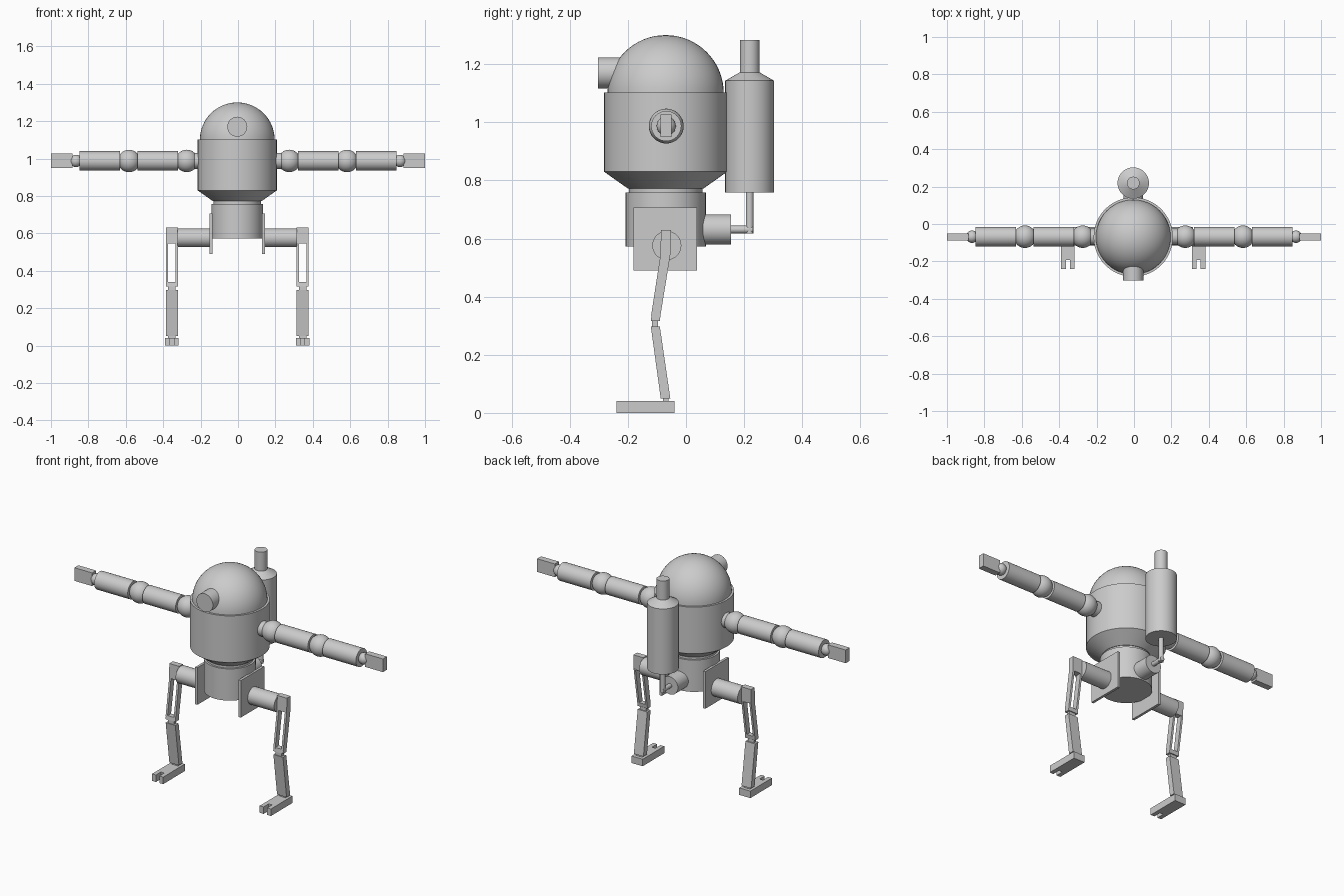
import bpy, bmesh, math
from mathutils import Vector, Matrix

cube = bpy.data.objects.get("Cube")
if cube:
    bpy.data.objects.remove(cube)

grey = bpy.data.materials.new("light grey")
grey.use_nodes = True
COLOR = (0.6, 0.6, 0.6, 1)
grey.diffuse_color = COLOR
grey.node_tree.nodes["Principled BSDF"].inputs["Base Color"].default_value = COLOR

CX, CY = -0.004, -0.07      # body axis
ARM_Z, HIP_Z = 0.987, 0.576


def finish(name, bm, smooth=False):
    bmesh.ops.recalc_face_normals(bm, faces=bm.faces)
    mesh = bpy.data.meshes.new(name)
    bm.to_mesh(mesh)
    bm.free()
    mesh.materials.append(grey)
    obj = bpy.data.objects.new(name, mesh)
    bpy.context.collection.objects.link(obj)
    if smooth:
        bpy.ops.object.select_all(action='DESELECT')
        obj.select_set(True)
        bpy.context.view_layer.objects.active = obj
        bpy.ops.object.shade_smooth_by_angle(angle=math.radians(35))
    return obj


def lathe(name, profile, x, y, segments=48):
    """Spin (radius, z) points round a vertical axis."""
    bm = bmesh.new()
    verts = [bm.verts.new((x + r, y, z)) for r, z in profile]
    edges = [bm.edges.new(pair) for pair in zip(verts, verts[1:])]
    bmesh.ops.spin(bm, geom=verts + edges, cent=(x, y, 0), axis=(0, 0, 1),
                   angle=math.tau, steps=segments)
    bmesh.ops.remove_doubles(bm, verts=bm.verts, dist=1e-5)
    return finish(name, bm, True)


def rod(name, start, end, radius, caps=True):
    a, b = Vector(start), Vector(end)
    turn = (b - a).to_track_quat('Z', 'Y').to_matrix().to_4x4()
    bm = bmesh.new()
    bmesh.ops.create_cone(bm, cap_ends=caps, segments=32, radius1=radius,
                          radius2=radius, depth=(b - a).length,
                          matrix=Matrix.Translation((a + b) / 2) @ turn)
    return finish(name, bm, True)


def ball(name, center, radius):
    bm = bmesh.new()
    bmesh.ops.create_uvsphere(bm, u_segments=32, v_segments=16, radius=radius,
                              matrix=Matrix.Translation(center))
    return finish(name, bm, True)


def slab(name, x0, x1, low, high):
    """Box between two levels, each (z, y_front, y_back); it may lean."""
    bm = bmesh.new()
    rings = [[bm.verts.new(p) for p in ((x0, f, z), (x1, f, z), (x1, b, z), (x0, b, z))]
             for z, f, b in (low, high)]
    bm.faces.new(rings[0])
    bm.faces.new(rings[1])
    for i in range(4):
        j = (i + 1) % 4
        bm.faces.new((rings[0][i], rings[0][j], rings[1][j], rings[1][i]))
    return finish(name, bm)


# Body, dome and waist
lathe("body", [(0, 0.772), (0.13, 0.772), (0.212, 0.83), (0.212, 1.103), (0, 1.103)], CX, CY)
dome = [(0.2 * math.cos(i * math.pi / 32), 1.1 + 0.2 * math.sin(i * math.pi / 32))
        for i in range(16)]
lathe("dome", dome + [(0, 1.3)], CX, CY)
lathe("neck", [(0, 0.75), (0.127, 0.75), (0.127, 0.78), (0, 0.78)], CX, CY)
lathe("waist", [(0, 0.572), (0.138, 0.572), (0.138, 0.758), (0, 0.758)], CX, CY)

# Eye tube
rod("eye", (CX, -0.303, 1.17), (CX, -0.2, 1.17), 0.0535)

# Back tank with its feed pipe
lathe("tank", [(0, 0.759), (0.084, 0.759), (0.084, 1.143), (0.034, 1.172),
               (0.034, 1.283), (0, 1.283)], CX, 0.219)
rod("pump", (CX, 0.04, 0.631), (CX, 0.155, 0.631), 0.052)
rod("feed_pipe_flat", (CX, 0.15, 0.631), (CX, 0.23, 0.631), 0.013)
rod("feed_pipe_upright", (CX, 0.219, 0.618), (CX, 0.219, 0.77), 0.013)

for side, s in (("left", 1), ("right", -1)):
    # Arm
    def arm(x):
        return (s * x, CY + 0.002, ARM_Z)
    rod(side + "_shoulder_stub", arm(0.19), arm(0.235), 0.043)
    ball(side + "_shoulder", arm(0.274), 0.06)
    rod(side + "_upper_arm", arm(0.321), arm(0.536), 0.052)
    ball(side + "_elbow", arm(0.583), 0.06)
    rod(side + "_forearm", arm(0.631), arm(0.848), 0.052)
    ball(side + "_wrist", arm(0.866), 0.033)
    slab(side + "_hand", s * 0.885, s, (0.95, -0.087, -0.05), (1.027, -0.087, -0.05))

    # Hip
    def out(d):
        return CX + s * d
    slab(side + "_hip_plate", out(0.133), out(0.148), (0.49, -0.18, 0.038), (0.707, -0.18, 0.038))
    rod(side + "_hip_axle", (out(0.14), -0.066, HIP_Z), (out(0.319), -0.066, HIP_Z), 0.05)

    # Leg
    mid = 0.349

    def leg(part, a, b, low, high):
        slab(side + "_" + part, out(mid + a), out(mid + b), low, high)
    leg("thigh_top", -0.032, 0.032, (0.545, -0.088, -0.054), (0.63, -0.086, -0.052))
    for bar, d in (("inner", -0.026), ("outer", 0.026)):
        leg("thigh_bar_" + bar, d - 0.006, d + 0.006,
            (0.335, -0.12, -0.088), (0.55, -0.087, -0.053))
    leg("thigh_bottom", -0.032, 0.032, (0.317, -0.121, -0.09), (0.34, -0.118, -0.087))
    leg("knee", -0.02, 0.02, (0.285, -0.117, -0.096), (0.325, -0.117, -0.096))
    leg("shin", -0.031, 0.031, (0.05, -0.087, -0.054), (0.297, -0.121, -0.09))
    leg("ankle", -0.02, 0.02, (0.03, -0.08, -0.06), (0.06, -0.08, -0.06))

    # Foot with a notch between two toes
    bm = bmesh.new()
    outline = [(-0.036, -0.04), (-0.036, -0.24), (-0.011, -0.24), (-0.011, -0.193),
               (0.011, -0.193), (0.011, -0.24), (0.036, -0.24), (0.036, -0.04)]
    sole = bm.faces.new([bm.verts.new((out(mid + x), y, 0)) for x, y in outline])
    top = bmesh.ops.extrude_face_region(bm, geom=[sole])["geom"]
    bmesh.ops.translate(bm, vec=(0, 0, 0.041),
                        verts=[v for v in top if isinstance(v, bmesh.types.BMVert)])
    finish(side + "_foot", bm)
